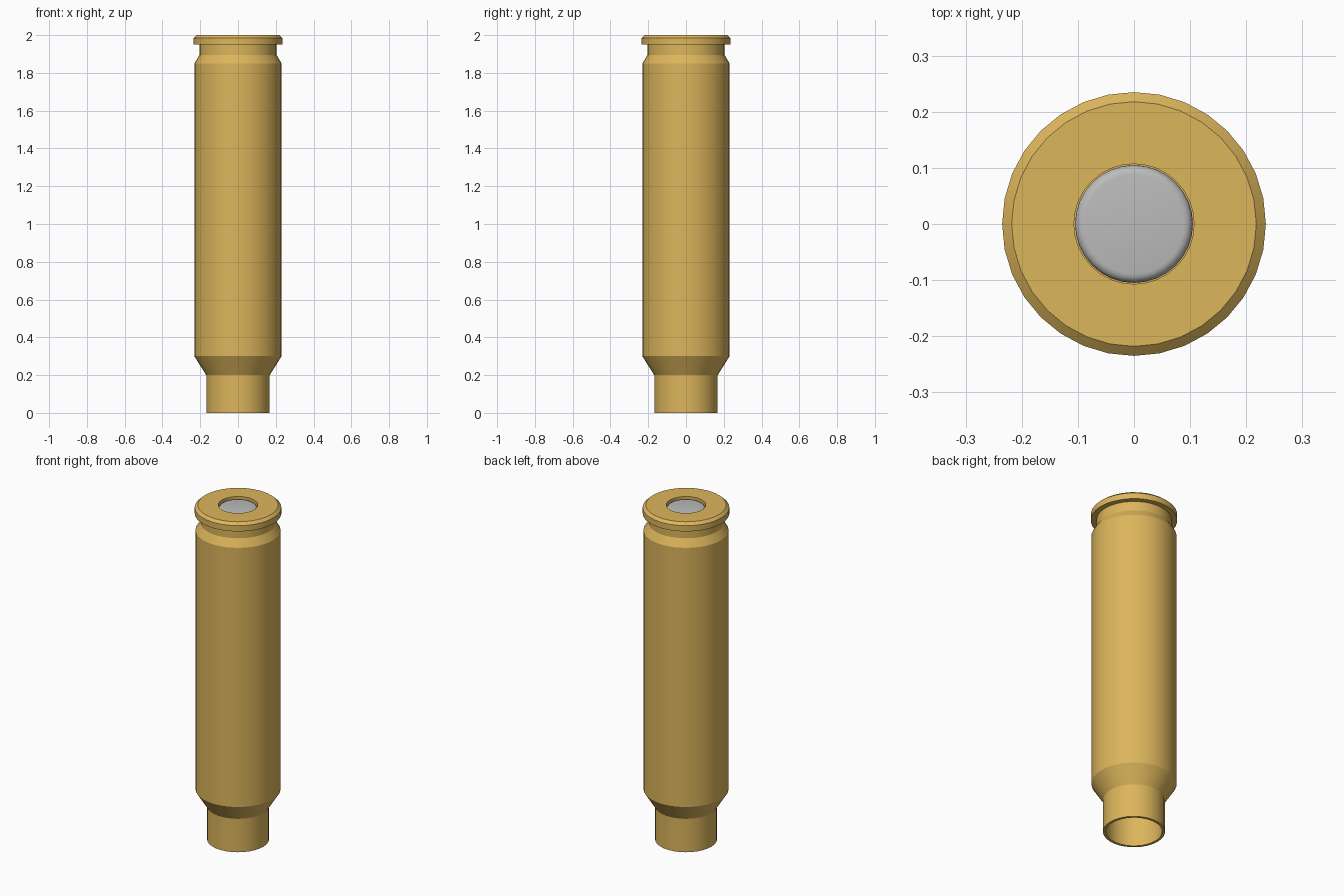
import bpy, bmesh, math

if "Cube" in bpy.data.objects:
    bpy.data.objects.remove(bpy.data.objects["Cube"])

SIDES = 32

def material(name, rgb):
    m = bpy.data.materials.new(name)
    m.diffuse_color = (*rgb, 1)
    m.use_nodes = True
    m.node_tree.nodes["Principled BSDF"].inputs["Base Color"].default_value = m.diffuse_color
    return m

def lathe(name, profile, mat):
    """Spin an (r, z) profile around z; r = 0 points become poles."""
    bm = bmesh.new()
    rings = []
    for r, z in profile:
        if r == 0:
            rings.append([bm.verts.new((0, 0, z))] * SIDES)
        else:
            rings.append([bm.verts.new((r * math.cos(2 * math.pi * i / SIDES),
                                        r * math.sin(2 * math.pi * i / SIDES), z))
                          for i in range(SIDES)])
    for a, b in zip(rings, rings[1:]):
        for i in range(SIDES):
            j = (i + 1) % SIDES
            quad = list(dict.fromkeys([a[i], a[j], b[j], b[i]]))
            bm.faces.new(quad)
    bmesh.ops.recalc_face_normals(bm, faces=bm.faces)
    me = bpy.data.meshes.new(name)
    bm.to_mesh(me)
    bm.free()
    me.materials.append(mat)
    ob = bpy.data.objects.new(name, me)
    bpy.context.collection.objects.link(ob)
    bpy.ops.object.select_all(action='DESELECT')
    ob.select_set(True)
    bpy.context.view_layer.objects.active = ob
    bpy.ops.object.shade_smooth_by_angle(angle=math.radians(28))
    return ob

brass = material("brass", (0.72, 0.465, 0.107))
steel = material("grey metal", (0.50, 0.50, 0.50))

# Hollow case: inner wall, mouth, neck, shoulder, body, groove, rim, pocket
lathe("case", [
    (0, 1.83), (0.19, 1.83), (0.215, 1.80), (0.215, 0.305), (0.153, 0.205), (0.153, 0),
    (0.168, 0), (0.168, 0.2), (0.231, 0.3), (0.231, 1.85), (0.204, 1.895),
    (0.204, 1.95), (0.235, 1.95), (0.235, 1.985), (0.218, 2.0),
    (0.107, 2.0), (0.107, 1.93), (0, 1.93)], brass)

# Primer cap with rounded edge, slightly recessed
edge = [(0.089 + 0.016 * math.cos(a), 1.974 + 0.016 * math.sin(a))
        for a in [math.pi / 2 * k / 4 for k in range(5)]]
lathe("primer_cap", [(0, 1.94), (0.105, 1.94)] + edge + [(0, 1.99)], steel)
